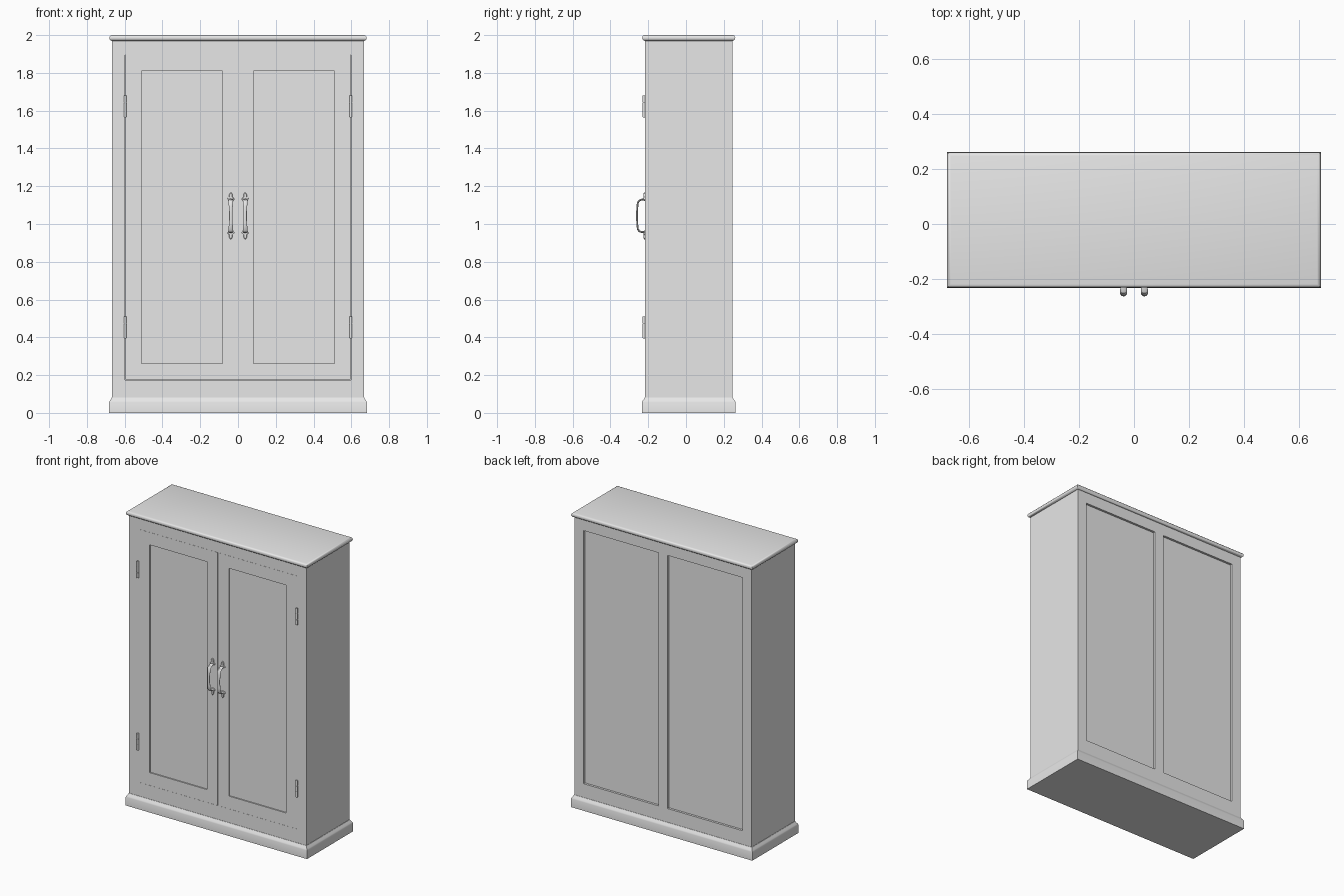
import bpy, bmesh, math
from mathutils import Vector

if "Cube" in bpy.data.objects:
    bpy.data.objects.remove(bpy.data.objects["Cube"], do_unlink=True)

GREY = (0.8, 0.8, 0.8, 1.0)
paint = bpy.data.materials.new("plain grey")
paint.use_nodes = True
paint.diffuse_color = GREY
paint.node_tree.nodes["Principled BSDF"].inputs["Base Color"].default_value = GREY

HALF_W, FRONT, BACK = 0.666, -0.217, 0.246    # cabinet body
DOOR_X, DOOR_LOW, DOOR_HIGH = 0.597, 0.175, 1.895
HANDLE_Z = 1.043


def finish(name, bm, smooth=False):
    bmesh.ops.recalc_face_normals(bm, faces=bm.faces)
    mesh = bpy.data.meshes.new(name)
    bm.to_mesh(mesh)
    bm.free()
    mesh.materials.append(paint)
    obj = bpy.data.objects.new(name, mesh)
    bpy.context.collection.objects.link(obj)
    if smooth:
        bpy.ops.object.select_all(action='DESELECT')
        obj.select_set(True)
        bpy.context.view_layer.objects.active = obj
        bpy.ops.object.shade_smooth_by_angle(angle=math.radians(35))
    return obj


def recessed_box(name, low, high, recesses):
    """Box with sunk rectangles; each recess is (side, x0, x1, z0, z1, depth)."""
    bm = bmesh.new()
    bmesh.ops.create_cube(bm, size=1)
    low, high = Vector(low), Vector(high)
    for v in bm.verts:
        v.co = (low + high) / 2 + v.co * (high - low)
    xs = {x for r in recesses for x in r[1:3]}
    zs = {z for r in recesses for z in r[3:5]}
    cuts = [((x, 0, 0), (1, 0, 0)) for x in xs] + [((0, 0, z), (0, 0, 1)) for z in zs]
    for co, no in cuts:
        bmesh.ops.bisect_plane(bm, geom=bm.verts[:] + bm.edges[:] + bm.faces[:],
                               plane_co=co, plane_no=no)
    for side, x0, x1, z0, z1, depth in recesses:
        bm.normal_update()
        region = []
        for f in bm.faces:
            c = f.calc_center_median()
            if f.normal.y * side > 0.9 and x0 < c.x < x1 and z0 < c.z < z1:
                region.append(f)
        bmesh.ops.inset_region(bm, faces=region, thickness=0, depth=-depth)
    return finish(name, bm)


def loft(bm, rings):
    """Skin equal rings of points and cap both ends."""
    loops = [[bm.verts.new(p) for p in ring] for ring in rings]
    n = len(loops[0])
    for a, b in zip(loops, loops[1:]):
        for i in range(n):
            j = (i + 1) % n
            bm.faces.new((a[i], a[j], b[j], b[i]))
    bm.faces.new(loops[0])
    bm.faces.new(loops[-1])


def moulding(name, profile):
    """Rectangular moulding; the profile is (projection past body, height)."""
    bm = bmesh.new()
    loft(bm, [[(-HALF_W - d, FRONT - d, z), (HALF_W + d, FRONT - d, z),
               (HALF_W + d, BACK + d, z), (-HALF_W - d, BACK + d, z)]
              for d, z in profile])
    return finish(name, bm, True)


# Carcass: door opening in front, two sunk panels behind
recessed_box("cabinet_body", (-HALF_W, FRONT, 0.05), (HALF_W, BACK, 1.98), [
    (-1, -DOOR_X, DOOR_X, DOOR_LOW, DOOR_HIGH, 0.02),
    (1, -DOOR_X, -0.034, DOOR_LOW, DOOR_HIGH, 0.015),
    (1, 0.034, DOOR_X, DOOR_LOW, DOOR_HIGH, 0.015)])

# Plinth and rounded top
moulding("plinth", [(0.016, 0), (0.016, 0.057), (0.013, 0.064),
                    (0.006, 0.073), (0.002, 0.082), (-0.01, 0.082)])
arc = [math.radians(a) for a in range(-90, 91, 30)]
moulding("top_board", [(-0.01, 1.97)]
         + [(0.002 + 0.013 * math.cos(a), 1.985 + 0.015 * math.sin(a)) for a in arc])


def barrel(bm, x, y, z0, z1, radius):
    turn = [math.tau * i / 12 for i in range(12)]
    loft(bm, [[(x + radius * math.cos(t), y + radius * math.sin(t), z) for t in turn]
              for z in (z0, z1)])


def hinge(name, x, z0, z1):
    bm = bmesh.new()
    step = (z1 - z0) / 3
    for i in range(3):
        barrel(bm, x, FRONT - 0.006, z0 + i * step + 0.001, z0 + (i + 1) * step - 0.001, 0.007)
    barrel(bm, x, FRONT - 0.006, z0, z1, 0.005)
    return finish(name, bm, True)


def handle(name, x):
    bm = bmesh.new()
    # Bowed grip: (distance out, height from middle, half width)
    half = [(0.0, 0.086, 0.011), (0.018, 0.086, 0.012), (0.031, 0.081, 0.013),
            (0.038, 0.070, 0.0125), (0.041, 0.045, 0.010), (0.042, 0.015, 0.009)]
    path = half + [(d, -h, w) for d, h, w in reversed(half)]
    rings = []
    for i, (d, h, w) in enumerate(path):
        a, b = path[max(i - 1, 0)], path[min(i + 1, len(path) - 1)]
        along = Vector((0, a[0] - b[0], b[1] - a[1])).normalized()
        across = along.cross(Vector((1, 0, 0)))
        centre = Vector((x, FRONT - d, HANDLE_Z + h))
        rings.append([centre + Vector((w * math.cos(t), 0, 0)) + across * 0.0048 * math.sin(t)
                      for t in [math.tau * k / 12 for k in range(12)]])
    loft(bm, rings)
    # Pointed mounting plates at both ends
    outline = [(0.013, 0.078), (0.019, 0.087), (0.017, 0.093), (0.009, 0.100),
               (0.009, 0.112), (0.006, 0.119), (0, 0.125)]
    outline += [(-w, h) for w, h in reversed(outline[:-1])]
    for end in (-1, 1):
        loft(bm, [[(x + w * s, FRONT - d, HANDLE_Z + end * (0.1 + (h - 0.1) * s))
                   for w, h in outline] for d, s in ((-0.001, 1), (0.004, 1), (0.007, 0.8))])
    return finish(name, bm, True)


# Doors with sunk panels, hinges and handles, mirrored
for label, s in (("left", 1), ("right", -1)):
    x0, x1 = sorted((s * 0.0005, s * (DOOR_X - 0.0005)))
    p0, p1 = sorted((s * 0.083, s * 0.512))
    recessed_box(label + "_door", (x0, FRONT, DOOR_LOW + 0.0005),
                 (x1, FRONT + 0.019, DOOR_HIGH - 0.0005),
                 [(-1, p0, p1, 0.262, 1.81, 0.008)])
    hinge(label + "_upper_hinge", s * DOOR_X, 1.565, 1.68)
    hinge(label + "_lower_hinge", s * DOOR_X, 0.395, 0.51)
    handle(label + "_handle", s * 0.038)
